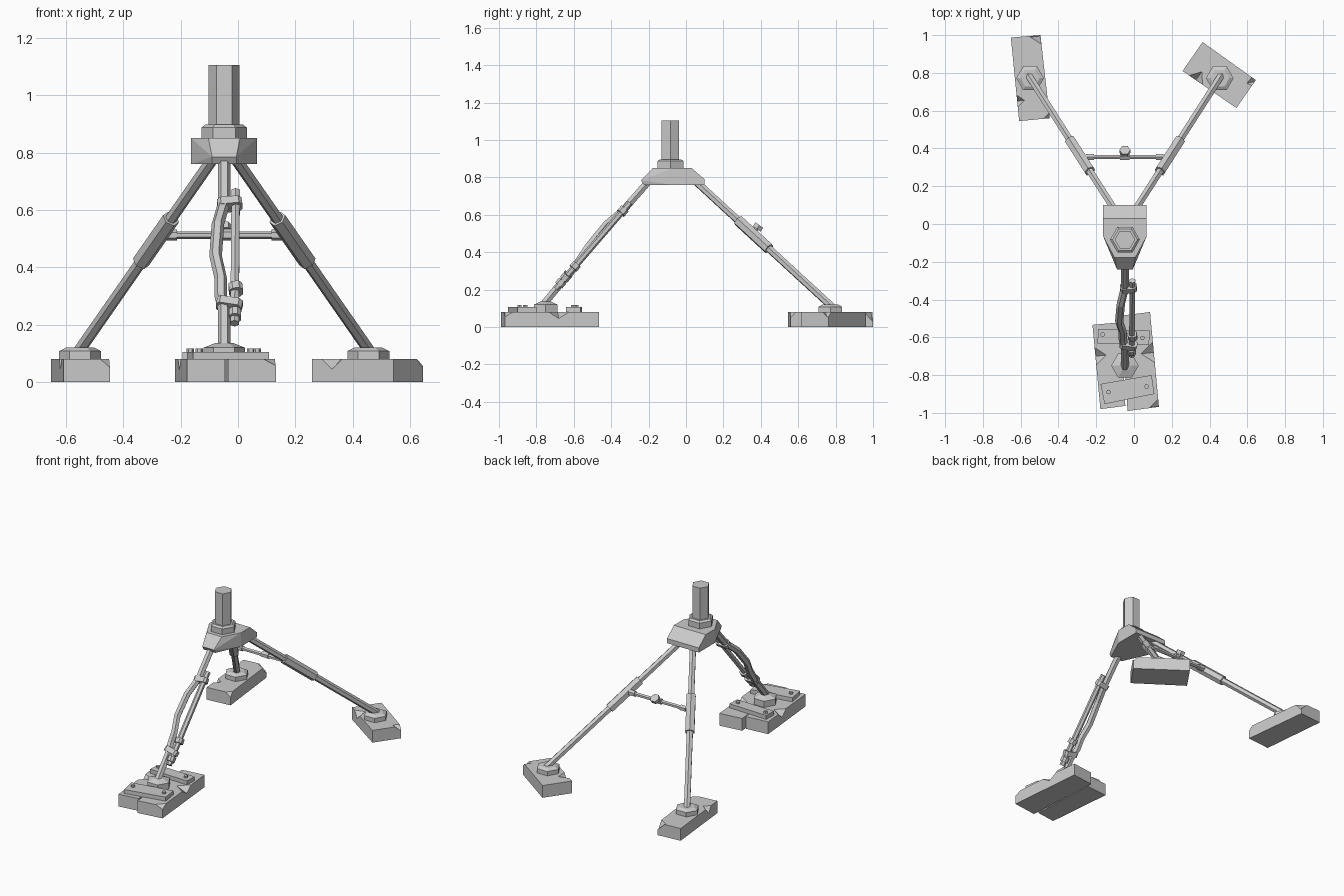
import bpy, bmesh
from math import pi
from mathutils import Vector, Matrix

if "Cube" in bpy.data.objects:
    bpy.data.objects.remove(bpy.data.objects["Cube"])

CX = -0.048  # the mast and leg pattern mirror about this x


def finish(name, bm):
    bmesh.ops.recalc_face_normals(bm, faces=bm.faces)
    me = bpy.data.meshes.new(name)
    bm.to_mesh(me)
    bm.free()
    ob = bpy.data.objects.new(name, me)
    bpy.context.collection.objects.link(ob)
    return ob


def rod(name, a, b, r, r2=None, sides=6, spin=0.0):
    """Prism or tapered prism running from a to b."""
    a, b = Vector(a), Vector(b)
    d = b - a
    bm = bmesh.new()
    m = (Matrix.Translation((a + b) / 2) @ d.to_track_quat('Z', 'Y').to_matrix().to_4x4()
         @ Matrix.Rotation(spin, 4, 'Z'))
    bmesh.ops.create_cone(bm, cap_ends=True, segments=sides, radius1=r,
                          radius2=r if r2 is None else r2, depth=d.length, matrix=m)
    return finish(name, bm)


def hexagon(name, x, y, z0, z1, r, r2=None):
    """Upright hexagon with corners pointing along x."""
    return rod(name, (x, y, z0), (x, y, z1), r, r2, 6, pi / 2)


def slab(name, outline, z0, z1):
    bm = bmesh.new()
    f = bm.faces.new([bm.verts.new((x, y, z0)) for x, y in outline])
    ext = bmesh.ops.extrude_face_region(bm, geom=[f])['geom']
    bmesh.ops.translate(bm, vec=(0, 0, z1 - z0),
                        verts=[v for v in ext if isinstance(v, bmesh.types.BMVert)])
    return finish(name, bm)


def chip(ob, x, y, r, depth, spin):
    """Break a faceted bite out of a slab's top edge."""
    bm = bmesh.new()
    m = (Matrix.Translation((x, y, 0.081)) @ Matrix.Rotation(spin, 4, 'Z')
         @ Matrix.Diagonal((r, r * 0.8, depth, 1)))
    bmesh.ops.create_uvsphere(bm, u_segments=4, v_segments=2, radius=1, matrix=m)
    cutter = finish("chip_cutter", bm)
    cutter.hide_render = True
    mod = ob.modifiers.new("chip", 'BOOLEAN')
    mod.operation = 'DIFFERENCE'
    mod.object = cutter
    bpy.context.view_layer.objects.active = ob
    bpy.ops.object.modifier_apply(modifier=mod.name)
    bpy.data.objects.remove(cutter)


def sweep(name, pts, r, sides=6):
    """Faceted tube along a bent path."""
    bm = bmesh.new()
    pts = [Vector(p) for p in pts]
    q = (pts[-1] - pts[0]).to_track_quat('Z', 'Y').to_matrix()
    rings = []
    for p in pts:
        rings.append([bm.verts.new(p + q @ (Matrix.Rotation(2 * pi * i / sides, 3, 'Z')
                                            @ Vector((r, 0, 0)))) for i in range(sides)])
    for lo, hi in zip(rings, rings[1:]):
        for i in range(sides):
            j = (i + 1) % sides
            bm.faces.new((lo[i], lo[j], hi[j], hi[i]))
    bm.faces.new(rings[0][::-1])
    bm.faces.new(rings[-1])
    return finish(name, bm)


# Mast and collar
hexagon("mast", CX, -0.083, 0.88, 1.105, 0.054)
hexagon("mast_collar", CX, -0.083, 0.845, 0.887, 0.079)
hexagon("mast_collar_bevel", CX, -0.083, 0.887, 0.897, 0.079, 0.066)

# Chamfered head block: half outline mirrored about the mast
bm = bmesh.new()
for half, y, z in [(0.115, 0.03, 0.85), (0.115, -0.065, 0.85), (0.055, -0.177, 0.85),
                   (0.115, 0.10, 0.79), (0.042, -0.24, 0.785),
                   (0.115, 0.10, 0.76), (0.115, -0.065, 0.76), (0.042, -0.225, 0.76)]:
    for s in (-1, 1):
        bm.verts.new((CX + s * half, y, z))
bmesh.ops.convex_hull(bm, input=bm.verts)
bmesh.ops.dissolve_limit(bm, angle_limit=0.01, verts=bm.verts, edges=bm.edges)
finish("head_block", bm)

# Rear legs with sleeves, foot nuts and brace collars
for side, s in (("left", -1), ("right", 1)):
    top = Vector((CX + s * 0.035, 0.045, 0.785))
    foot = Vector((CX + s * 0.512, 0.79, 0.10))
    rod(f"rear_{side}_leg", top, foot, 0.021)
    rod(f"rear_{side}_sleeve", top.lerp(foot, 0.315), top.lerp(foot, 0.535), 0.031)
    hexagon(f"rear_{side}_foot_nut", CX + s * 0.502, 0.772, 0.078, 0.108, 0.073)
    hexagon(f"rear_{side}_foot_nut_bevel", CX + s * 0.502, 0.772, 0.108, 0.12, 0.073, 0.05)
    rod(f"brace_{side}_collar", (CX + s * 0.165, 0.355, 0.512),
        (CX + s * 0.205, 0.355, 0.512), 0.019)

# Cross brace with its knob
rod("cross_brace", (CX - 0.2, 0.355, 0.512), (CX + 0.2, 0.355, 0.512), 0.013)
rod("brace_clamp", (CX - 0.025, 0.357, 0.513), (CX + 0.025, 0.357, 0.513), 0.02)
rod("brace_knob_stem", (CX, 0.36, 0.513), (CX, 0.385, 0.535), 0.013)
rod("brace_knob", (CX, 0.378, 0.525), (CX, 0.392, 0.545), 0.029, spin=pi / 2)

# Bent front leg
sweep("front_leg", [(CX, -0.19, 0.79), (CX, -0.335, 0.625), (CX - 0.022, -0.425, 0.55),
                    (CX - 0.03, -0.515, 0.44), (CX - 0.012, -0.57, 0.36),
                    (CX - 0.012, -0.61, 0.30), (CX, -0.655, 0.25), (CX, -0.78, 0.10)], 0.022)
hexagon("front_foot_nut", CX, -0.75, 0.078, 0.12, 0.073)
hexagon("front_foot_nut_bevel", CX, -0.75, 0.12, 0.137, 0.073, 0.03)

# Splint bar lashed along the front leg
lean = Vector((0, -0.56, -0.65)).normalized()


def on_leg(x, z):
    return Vector((x, -0.205 - (0.775 - z) * 0.862, z))


rod("splint", on_leg(-0.008, 0.665), on_leg(-0.012, 0.205), 0.017, sides=6)
for i, (x, z, wide, tilt) in enumerate([(-0.029, 0.62, 0.043, 0.12), (-0.03, 0.27, 0.045, -0.2),
                                        (-0.008, 0.325, 0.024, 0.1), (-0.011, 0.235, 0.021, 0)]):
    bm = bmesh.new()
    m = (Matrix.Translation(on_leg(x, z)) @ lean.to_track_quat('Z', 'Y').to_matrix().to_4x4()
         @ Matrix.Rotation(tilt, 4, 'Y') @ Matrix.Diagonal((wide * 2, 0.05, 0.032, 1)))
    bmesh.ops.create_cube(bm, size=1, matrix=m)
    bmesh.ops.bevel(bm, geom=[e for e in bm.edges if abs(
        (e.verts[0].co - e.verts[1].co).normalized().dot(m.col[2].xyz.normalized())) > 0.9],
        offset=0.012, segments=1, affect='EDGES')
    finish(f"splint_band_{i + 1}", bm)

# Chipped stone feet
left = slab("rear_left_block", [(-0.652, 0.987), (-0.495, 1.0), (-0.446, 0.56), (-0.608, 0.545)], 0, 0.08)
chip(left, -0.628, 0.65, 0.05, 0.05, 0.1)
chip(left, -0.495, 0.995, 0.055, 0.05, 0.1)
chip(left, -0.446, 0.56, 0.035, 0.03, 0.1)
right = slab("rear_right_block", [(0.363, 0.963), (0.645, 0.762), (0.542, 0.614), (0.257, 0.81)], 0, 0.08)
chip(right, 0.328, 0.762, 0.055, 0.037, 0.96)
chip(right, 0.645, 0.755, 0.05, 0.03, 0.2)

# Front foot: one block cracked lengthways in two
fl = slab("front_block_left", [(-0.22, -0.534), (-0.068, -0.52), (-0.046, -0.963), (-0.178, -0.98)], 0, 0.08)
chip(fl, -0.205, -0.70, 0.06, 0.04, 0.1)
fr = slab("front_block_right", [(-0.066, -0.485), (0.085, -0.466), (0.132, -0.968), (-0.034, -0.99)], 0, 0.08)
chip(fr, 0.105, -0.68, 0.07, 0.035, 0.1)
chip(fr, 0.132, -0.965, 0.05, 0.025, 0.1)

# Straps and bolts holding the cracked block together
slab("rear_strap", [(-0.19, -0.555), (0.082, -0.565), (0.08, -0.642), (-0.193, -0.632)], 0.078, 0.106)
slab("front_strap", [(-0.177, -0.847), (0.093, -0.80), (0.108, -0.90), (-0.156, -0.953)], 0.078, 0.106)
for i, (x, y) in enumerate([(-0.166, -0.585), (0.045, -0.603), (-0.135, -0.89), (0.067, -0.86)]):
    hexagon(f"strap_bolt_{i + 1}", x, y, 0.104, 0.118, 0.013)
